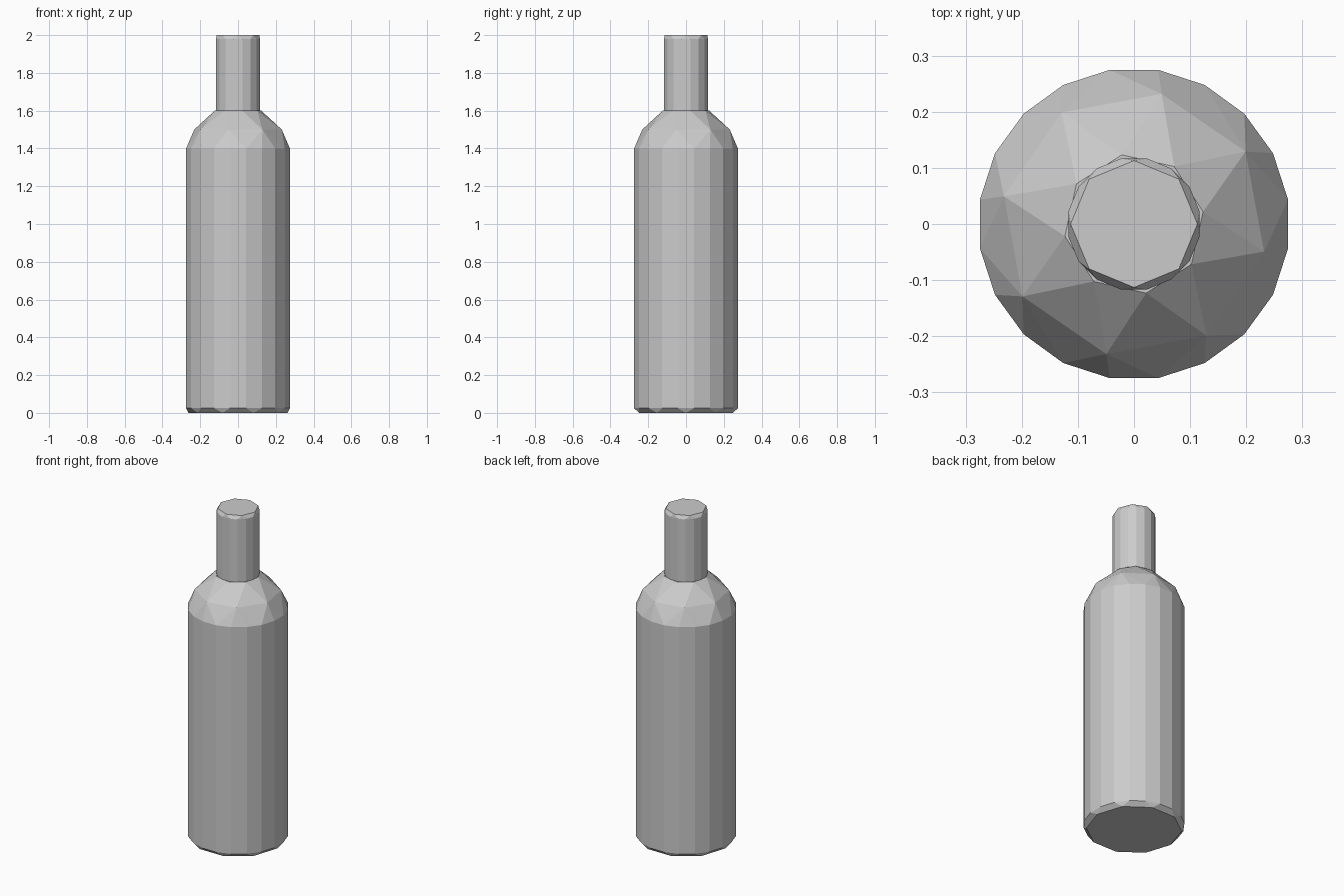
import bpy
import bmesh
from math import cos, sin, radians, tau

cube = bpy.data.objects.get("Cube")
if cube:
    bpy.data.objects.remove(cube, do_unlink=True)

# Single plain grey
grey = bpy.data.materials.new("plain grey")
grey.use_nodes = True
colour = (0.6, 0.6, 0.6, 1)
grey.diffuse_color = colour
grey.node_tree.nodes["Principled BSDF"].inputs["Base Color"].default_value = colour


def faceted_hull(name, rings):
    """Wrap a convex low-poly skin around rings of (sides, radius, z, turn)."""
    bm = bmesh.new()
    for sides, radius, z, turn in rings:
        for i in range(sides):
            a = tau * i / sides + radians(turn)
            bm.verts.new((radius * cos(a), radius * sin(a), z))
    hull = bmesh.ops.convex_hull(bm, input=bm.verts[:])
    spare = [g for g in hull["geom_interior"] if isinstance(g, bmesh.types.BMVert)]
    bmesh.ops.delete(bm, geom=spare, context='VERTS')
    # Merge coplanar triangles into clean panels
    bmesh.ops.dissolve_limit(bm, angle_limit=radians(1), verts=bm.verts[:], edges=bm.edges[:])
    bmesh.ops.recalc_face_normals(bm, faces=bm.faces[:])
    mesh = bpy.data.meshes.new(name)
    bm.to_mesh(mesh)
    bm.free()
    mesh.materials.append(grey)
    obj = bpy.data.objects.new(name, mesh)
    bpy.context.collection.objects.link(obj)
    return obj


# Body: chamfered base, straight wall, faceted shoulder
faceted_hull("bottle_body", [
    (10, 0.262, 0.0, 0),
    (20, 0.278, 0.025, 9),
    (20, 0.278, 1.40, 9),
    (8, 0.237, 1.50, -12),
    (8, 0.125, 1.60, 10),
])

# Neck: straight tube with a small chamfered rim
faceted_hull("bottle_neck", [
    (16, 0.119, 1.60, 11.25),
    (16, 0.119, 1.98, 11.25),
    (8, 0.113, 2.0, 0),
])
